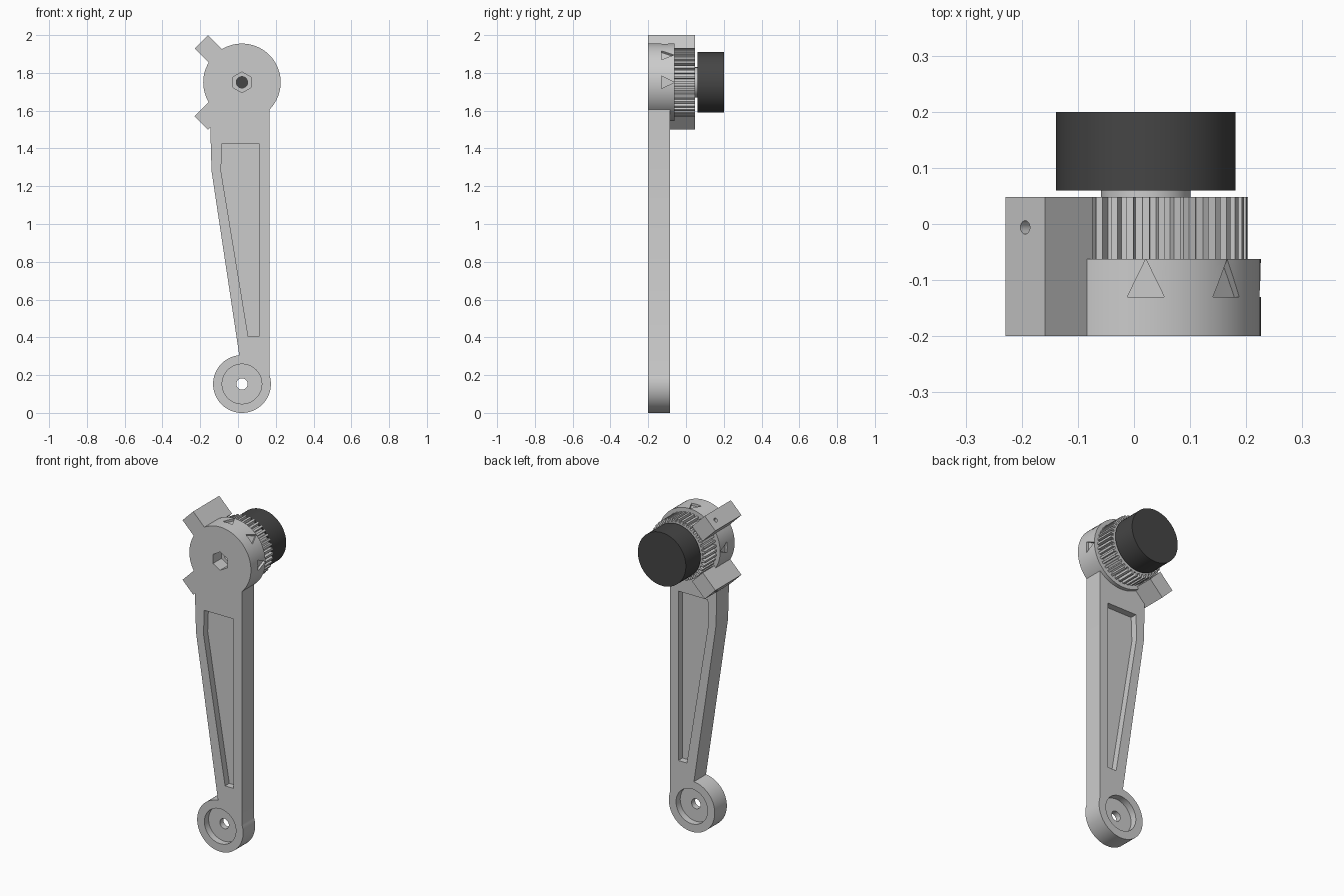
import bpy, bmesh
from math import sin, cos, pi, radians
from mathutils import Vector

if "Cube" in bpy.data.objects:
    bpy.data.objects.remove(bpy.data.objects["Cube"])

HUB = (0.021, 1.75)    # x, z of hub axis
EYE = (0.021, 0.153)   # x, z of lower eye
FRONT, ARM_BACK, HUB_BACK, GEAR_BACK = -0.2, -0.085, -0.062, 0.048


def prism(name, pts, d0, d1, place=lambda u, v, d: (u, d, v)):
    """Extrude a 2D profile from depth d0 to d1; default depth axis is y."""
    bm = bmesh.new()
    a = [bm.verts.new(place(u, v, d0)) for u, v in pts]
    b = [bm.verts.new(place(u, v, d1)) for u, v in pts]
    n = len(pts)
    bm.faces.new(a)
    bm.faces.new(b[::-1])
    for i in range(n):
        bm.faces.new((a[i], a[(i + 1) % n], b[(i + 1) % n], b[i]))
    bmesh.ops.recalc_face_normals(bm, faces=bm.faces)
    me = bpy.data.meshes.new(name)
    bm.to_mesh(me)
    bm.free()
    ob = bpy.data.objects.new(name, me)
    bpy.context.collection.objects.link(ob)
    return ob


def circle(c, r, n=72, start=0.0):
    return [(c[0] + r * cos(start + 2 * pi * i / n), c[1] + r * sin(start + 2 * pi * i / n)) for i in range(n)]


def radial(angle):
    """Placement with depth running outward from the hub axis, v along y."""
    c, s = cos(radians(angle)), sin(radians(angle))
    return lambda t, y, r: (HUB[0] + r * c - t * s, y, HUB[1] + r * s + t * c)


def combine(target, other, op):
    mod = target.modifiers.new("bool", 'BOOLEAN')
    mod.operation, mod.solver, mod.object = op, 'EXACT', other
    bpy.context.view_layer.objects.active = target
    bpy.ops.object.modifier_apply(modifier=mod.name)
    bpy.data.objects.remove(other, do_unlink=True)


def smooth(ob):
    bpy.ops.object.select_all(action='DESELECT')
    ob.select_set(True)
    bpy.context.view_layer.objects.active = ob
    bpy.ops.object.shade_smooth_by_angle(angle=radians(25))


# Lever body: tapered arm, eye, hub and two lugs
body = prism("lever_arm", [(0.021, 0.2), (0.166, 0.2), (0.166, 1.62), (-0.145, 1.6),
                           (-0.145, 1.45), (-0.14, 1.28), (0.015, 0.25)], FRONT, ARM_BACK)
combine(body, prism("eye", circle(EYE, 0.153), FRONT, ARM_BACK), 'UNION')
combine(body, prism("hub", circle(HUB, 0.205, 96), FRONT, HUB_BACK), 'UNION')
for ang in (135, 225):
    lug = [(-0.05, FRONT), (0.05, FRONT), (0.05, GEAR_BACK), (-0.05, GEAR_BACK)]
    combine(body, prism("lug", lug, 0.184, 0.304, radial(ang)), 'UNION')

# Pin holes through the lugs
for ang in (135, 225):
    combine(body, prism("pin_hole", circle((0, -0.006), 0.012, 20), 0.15, 0.33, radial(ang)), 'DIFFERENCE')

# Recessed panels and eye counterbores on both faces
panel = [(-0.085, 1.425), (0.111, 1.425), (0.111, 0.405), (0.054, 0.405), (-0.09, 1.28)]
for d0, d1 in ((FRONT - 0.05, FRONT + 0.04), (ARM_BACK - 0.04, ARM_BACK + 0.05)):
    combine(body, prism("panel", panel, d0, d1), 'DIFFERENCE')
    combine(body, prism("counterbore", circle(EYE, 0.105), d0, d1), 'DIFFERENCE')
combine(body, prism("eye_hole", circle(EYE, 0.03, 32), -0.3, 0.1), 'DIFFERENCE')

# Hexagonal pocket and bolt hole in the hub
combine(body, prism("hex_pocket", circle(HUB, 0.055, 6, pi / 2), -0.3, -0.12), 'DIFFERENCE')
combine(body, prism("bolt_hole", circle(HUB, 0.03, 32), -0.3, 0.1), 'DIFFERENCE')

# Engraved pointer triangles around the hub rim
for ang in (0, 45, 90, 180):
    tri = [(-0.033, -0.13), (0.033, -0.13), (0, -0.0625)]
    combine(body, prism("pointer", tri, 0.19, 0.25, radial(ang)), 'DIFFERENCE')
smooth(body)

# Toothed adjuster ring
TEETH = 40
profile = []
for i in range(TEETH):
    for f, r in ((-0.28, 0.163), (-0.22, 0.182), (0.22, 0.182), (0.28, 0.163)):
        a = 2 * pi * (i + f) / TEETH
        profile.append((HUB[0] + r * cos(a), HUB[1] + r * sin(a)))
gear = prism("toothed_ring", profile, HUB_BACK - 0.002, GEAR_BACK)
combine(gear, prism("ring_hole", circle(HUB, 0.03, 32), -0.3, 0.1), 'DIFFERENCE')

# Spacer collar
collar = prism("spacer_collar", circle(HUB, 0.08, 48), GEAR_BACK - 0.003, 0.062)
combine(collar, prism("collar_hole", circle(HUB, 0.03, 32), -0.3, 0.1), 'DIFFERENCE')
smooth(collar)

# Dark roller
roller = prism("roller", circle(HUB, 0.16, 72), 0.06, 0.2)
smooth(roller)
mat = bpy.data.materials.new("dark_rubber")
mat.diffuse_color = (0.06, 0.06, 0.06, 1)
mat.use_nodes = True
mat.node_tree.nodes["Principled BSDF"].inputs["Base Color"].default_value = mat.diffuse_color
roller.data.materials.append(mat)
